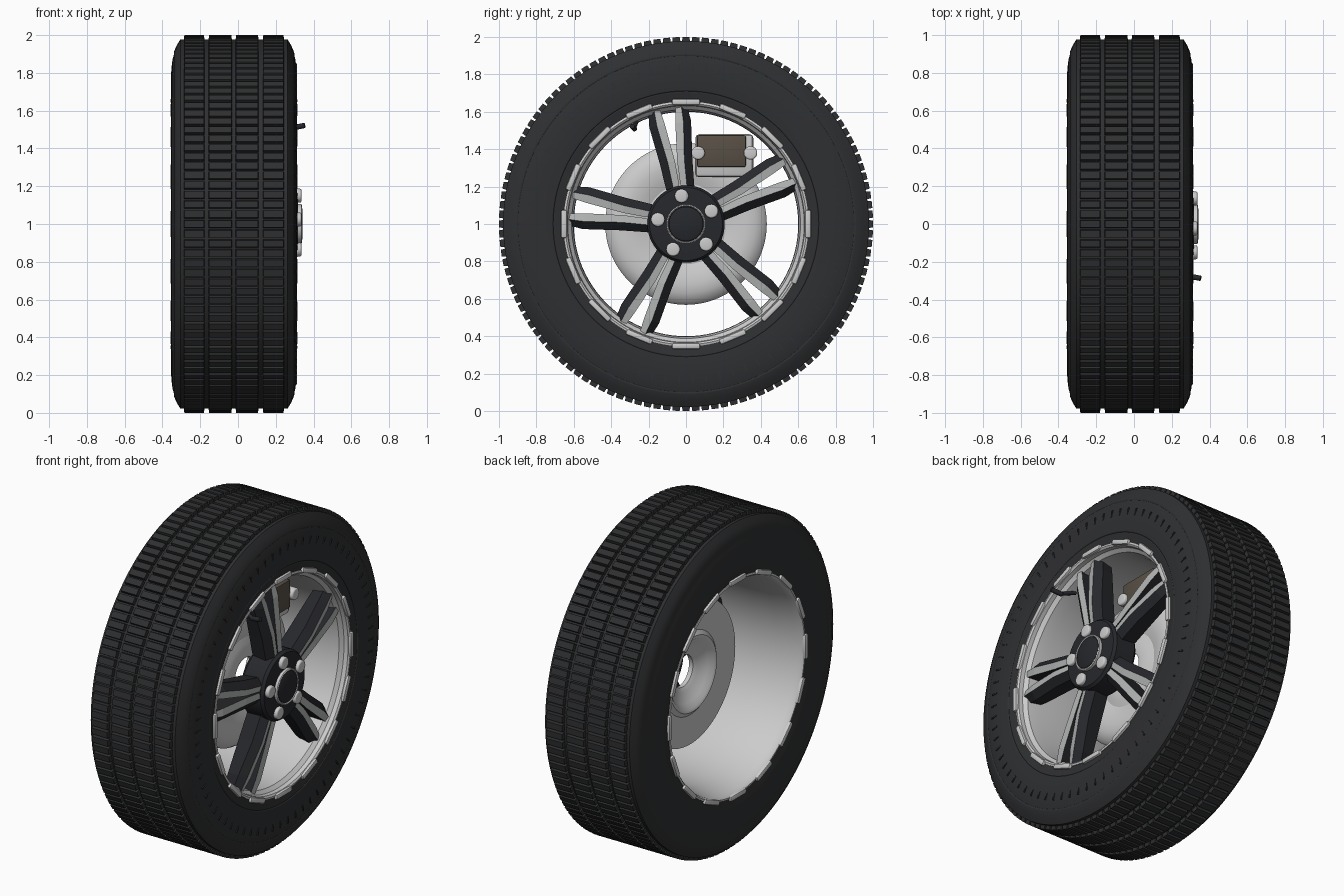
import bpy, bmesh
from math import pi, cos, sin, radians
from mathutils import Matrix, Vector

if "Cube" in bpy.data.objects:
    bpy.data.objects.remove(bpy.data.objects["Cube"])

C = Vector((0, 0, 1))  # wheel centre, axle along x
MID = -0.0215          # middle of the tyre width


def material(name, rgb):
    m = bpy.data.materials.new(name)
    m.diffuse_color = (*rgb, 1)
    m.use_nodes = True
    m.node_tree.nodes["Principled BSDF"].inputs["Base Color"].default_value = m.diffuse_color
    return m


RUBBER = material("rubber", (0.028, 0.029, 0.031))
BLACK = material("black_paint", (0.02, 0.021, 0.025))
BROWN = material("pad_brown", (0.10, 0.08, 0.06))
SILVER = material("silver", (0.45, 0.46, 0.46))


def finish(name, bm, mats=(), smooth=True):
    bmesh.ops.recalc_face_normals(bm, faces=bm.faces)
    me = bpy.data.meshes.new(name)
    bm.to_mesh(me)
    bm.free()
    ob = bpy.data.objects.new(name, me)
    bpy.context.collection.objects.link(ob)
    for m in mats:
        me.materials.append(m)
    if smooth:
        bpy.ops.object.select_all(action='DESELECT')
        ob.select_set(True)
        bpy.context.view_layer.objects.active = ob
        bpy.ops.object.shade_smooth_by_angle(angle=radians(32))
    return ob


def spin(a):
    """local (x, radial, tangent) -> world at angle a"""
    return Matrix.Translation(C) @ Matrix.Rotation(a, 4, 'X')


def lathe(name, prof, mats=(), n=96):
    """revolve a closed (x, radius) outline around the axle"""
    bm = bmesh.new()
    rings = []
    for i in range(n):
        m = spin(2 * pi * i / n)
        rings.append([bm.verts.new(m @ Vector((x, r, 0))) for x, r in prof])
    k = len(prof)
    for i in range(n):
        a, b = rings[i], rings[(i + 1) % n]
        for j in range(k):
            q = (j + 1) % k
            if prof[j][1] < 1e-4 and prof[q][1] < 1e-4:
                continue
            bm.faces.new((a[j], a[q], b[q], b[j]))
    bmesh.ops.remove_doubles(bm, verts=bm.verts, dist=1e-5)
    return finish(name, bm, mats)


def add_box(bm, mat, lo, hi, taper=0.0, bevel=0.0):
    """box between two corners; taper narrows the outer radial end"""
    vs = []
    for x in (0, 1):
        for y in (0, 1):
            for z in (0, 1):
                t = taper * y
                vs.append(bm.verts.new(mat @ Vector((
                    (lo[0] + t, hi[0] - t)[x], (lo[1], hi[1])[y], (lo[2] + t, hi[2] - t)[z]))))
    fs = [bm.faces.new([vs[i] for i in f]) for f in
          ((0, 1, 3, 2), (4, 6, 7, 5), (0, 4, 5, 1), (2, 3, 7, 6), (0, 2, 6, 4), (1, 5, 7, 3))]
    if bevel:
        bmesh.ops.recalc_face_normals(bm, faces=fs)
        es = list({e for f in fs for e in f.edges})
        bmesh.ops.bevel(bm, geom=es, offset=bevel, segments=2, affect='EDGES', profile=0.5)


def rod(name, p, q, r, mats=(), n=20, bevel=0.0):
    p, q = Vector(p), Vector(q)
    bm = bmesh.new()
    m = Matrix.Translation((p + q) / 2) @ (q - p).to_track_quat('Z', 'Y').to_matrix().to_4x4()
    bmesh.ops.create_cone(bm, cap_ends=True, segments=n, radius1=r, radius2=r,
                          depth=(q - p).length, matrix=m)
    if bevel:
        es = [e for e in bm.edges if any(len(f.verts) > 4 for f in e.link_faces)]
        bmesh.ops.bevel(bm, geom=es, offset=bevel, segments=3, affect='EDGES', profile=0.5)
    return finish(name, bm, mats)


# tyre carcass, outer side has two fine rings
outer = [(0.262, 0.978), (0.282, 0.945), (0.297, 0.91), (0.298, 0.904), (0.296, 0.899), (0.304, 0.87),
         (0.31, 0.82), (0.312, 0.76), (0.308, 0.715), (0.304, 0.71), (0.306, 0.705), (0.295, 0.65), (0.27, 0.64)]
inner = [(2 * MID - x, r) for x, r in outer if r not in (0.904, 0.71)]
lathe("tyre", outer + inner[::-1], [RUBBER], 120)

# tread blocks in four rows
bm = bmesh.new()
N = 120
for lo, hi in ((-0.288, -0.176), (-0.157, -0.031), (-0.014, 0.11), (0.13, 0.245)):
    for i in range(N):
        add_box(bm, spin(2 * pi * i / N), (lo, 0.965, -0.0225), (hi, 1.0, 0.0225), 0.004)
finish("tread_blocks", bm, [RUBBER], False)

# small radial ribs on the outer sidewall
bm = bmesh.new()
for i in range(72):
    add_box(bm, spin(2 * pi * (i + 0.5) / 72), (0.295, 0.81, -0.004), (0.3135, 0.85, 0.004))
finish("sidewall_ribs", bm, [RUBBER], False)

# rim barrel
lathe("rim_barrel", [
    (0.30, 0.655), (0.303, 0.645), (0.295, 0.635), (0.27, 0.632), (0.25, 0.612), (0.18, 0.602),
    (-0.05, 0.60), (-0.2, 0.607), (-0.30, 0.628), (-0.335, 0.635), (-0.346, 0.645), (-0.343, 0.655),
    (-0.31, 0.655), (-0.2, 0.63), (0.2, 0.63), (0.27, 0.655)])

# clips around both rim edges
for name, x0, x1 in (("front_rim_clips", 0.275, 0.314), ("rear_rim_clips", -0.357, -0.315)):
    bm = bmesh.new()
    for i in range(16):
        add_box(bm, spin(2 * pi * i / 16), (x0, 0.637, -0.075), (x1, 0.668, 0.075), 0, 0.009)
    finish(name, bm)

# five twin spokes: stations of (r, inner edge, ridge, outer edge, front x, thickness)
STATIONS = [(0.15, 0.002, 0.034, 0.072, 0.295, 0.13), (0.34, 0.006, 0.045, 0.088, 0.295, 0.13),
            (0.54, 0.028, 0.072, 0.113, 0.28, 0.11), (0.635, 0.043, 0.074, 0.104, 0.262, 0.10)]
SPOKE0 = radians(99)
bm = bmesh.new()
for k in range(5):
    m = spin(SPOKE0 + k * 2 * pi / 5)
    for s in (-1, 1):
        secs = []
        for r, a, b, c, x, t in STATIONS:
            pts = [(x - t, a), (x - 0.006, a), (x, b), (x - 0.035, c), (x - t, c - 0.01)]
            secs.append([bm.verts.new(m @ Vector((px, r, s * pt))) for px, pt in pts])
        for p, q in zip(secs, secs[1:]):
            for j in range(5):
                f = bm.faces.new((p[j], p[(j + 1) % 5], q[(j + 1) % 5], q[j]))
                f.material_index = 1 if j == 1 else 0
        bm.faces.new(secs[0])
        bm.faces.new(secs[-1])
finish("spokes", bm, [BLACK, SILVER], False)

# hub, trim ring and centre cap
lathe("hub", [(0.15, 0), (0.15, 0.19), (0.17, 0.207), (0.295, 0.207), (0.312, 0.195), (0.318, 0.12), (0.318, 0)], [BLACK], 64)
lathe("hub_ring", [(0.31, 0.094), (0.335, 0.094), (0.339, 0.099), (0.335, 0.105), (0.31, 0.105)], (), 64)
lathe("centre_cap", [(0.31, 0), (0.31, 0.092), (0.335, 0.092), (0.341, 0.08), (0.342, 0)], [BLACK], 64)

# wheel bolts
for k in range(5):
    m = spin(SPOKE0 + k * 2 * pi / 5)
    rod("wheel_bolt_%d" % (k + 1), m @ Vector((0.29, 0.152, 0)), m @ Vector((0.336, 0.152, 0)), 0.037, (), 20, 0.009)

# brake disc with a dished middle and open bore
lathe("brake_disc", [
    (-0.03, 0.43), (0.01, 0.432), (0.035, 0.415), (0.055, 0.37), (0.06, 0.32), (0.05, 0.26), (0.035, 0.215),
    (0.045, 0.18), (0.055, 0.13), (0.05, 0.10), (0.02, 0.095), (0.005, 0.12), (-0.02, 0.18), (-0.045, 0.205),
    (-0.05, 0.225), (-0.03, 0.25)])

# brake caliper
I = Matrix.Identity(4)
bm = bmesh.new()
add_box(bm, I, (-0.09, 0.05, 1.25), (0.10, 0.36, 1.48), 0, 0.02)
finish("caliper_body", bm)
bm = bmesh.new()
add_box(bm, I, (0.06, 0.06, 1.305), (0.13, 0.32, 1.475), 0, 0.008)
finish("caliper_pad", bm, [BROWN])
for i, y in enumerate((0.065, 0.345)):
    rod("caliper_bolt_%d" % (i + 1), (-0.06, y, 1.38), (0.15, y, 1.38), 0.036, (), 20, 0.01)

# valve stem
rod("valve_stem", (0.20, -0.265, 1.545), (0.30, -0.28, 1.51), 0.011, [BLACK], 12)
rod("valve_cap", (0.285, -0.275, 1.508), (0.354, -0.288, 1.522), 0.014, [BLACK], 12, 0.003)
